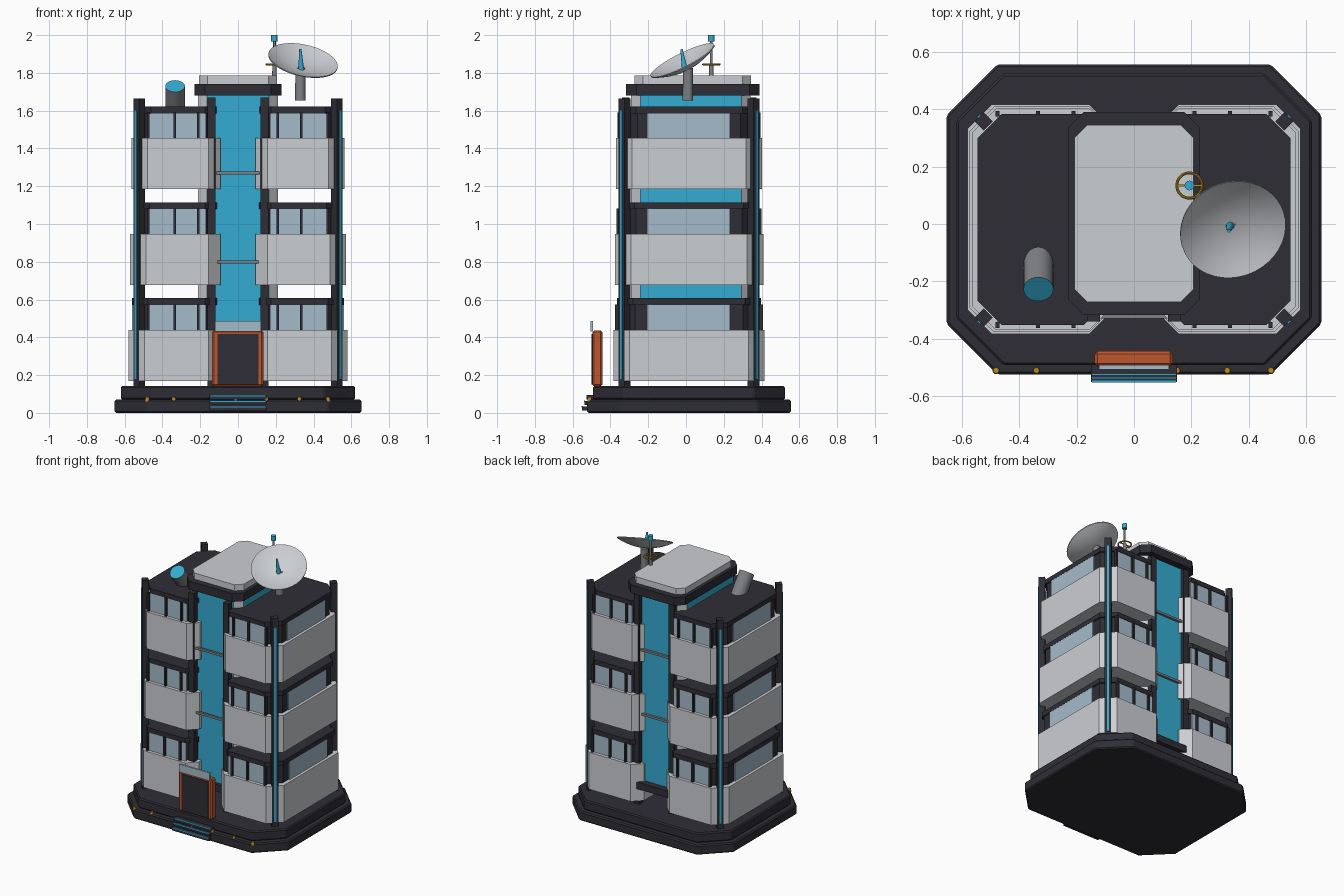
import bpy, bmesh, math
from mathutils import Vector

if "Cube" in bpy.data.objects:
    bpy.data.objects.remove(bpy.data.objects["Cube"])


def mat(name, r, g, b):
    m = bpy.data.materials.new(name)
    m.diffuse_color = (r, g, b, 1)
    m.use_nodes = True
    m.node_tree.nodes["Principled BSDF"].inputs["Base Color"].default_value = m.diffuse_color
    return m


DARK = mat("charcoal", 0.027, 0.027, 0.036)
WHITE = mat("pale_panel", 0.60, 0.62, 0.65)
TEAL = mat("teal", 0.035, 0.41, 0.64)
GLASS = mat("window_blue", 0.38, 0.50, 0.60)
ORANGE = mat("orange", 0.52, 0.095, 0.027)
GOLD = mat("gold", 0.50, 0.26, 0.015)
GREY = mat("metal_grey", 0.21, 0.22, 0.23)


def finish(bm, name, *mats):
    bmesh.ops.recalc_face_normals(bm, faces=bm.faces)
    me = bpy.data.meshes.new(name)
    bm.to_mesh(me)
    bm.free()
    for m in mats:
        me.materials.append(m)
    ob = bpy.data.objects.new(name, me)
    bpy.context.collection.objects.link(ob)
    return ob


def smooth(ob):
    bpy.context.view_layer.objects.active = ob
    ob.select_set(True)
    bpy.ops.object.shade_smooth_by_angle(angle=math.radians(35))
    ob.select_set(False)


def octagon(name, x0, x1, y0, y1, z0, z1, cl, cr, *mats, side=None):
    """Chamfered rectangle prism; cl/cr = corner cut on the left/right."""
    pts = [(x0 + cl, y0), (x1 - cr, y0), (x1, y0 + cr), (x1, y1 - cr),
           (x1 - cr, y1), (x0 + cl, y1), (x0, y1 - cl), (x0, y0 + cl)]
    bm = bmesh.new()
    lo = [bm.verts.new((x, y, z0)) for x, y in pts]
    hi = [bm.verts.new((x, y, z1)) for x, y in pts]
    bm.faces.new(lo)
    bm.faces.new(hi)
    for i in range(8):
        f = bm.faces.new((lo[i], lo[(i + 1) % 8], hi[(i + 1) % 8], hi[i]))
        if side is not None and i % 2 == 0:
            f.material_index = side
    return finish(bm, name, *mats)


def box(name, x0, x1, y0, y1, z0, z1, m, bevel=0):
    bm = bmesh.new()
    bmesh.ops.create_cube(bm, size=1)
    for v in bm.verts:
        v.co = ((x0 + x1) / 2 + v.co.x * (x1 - x0), (y0 + y1) / 2 + v.co.y * (y1 - y0),
                (z0 + z1) / 2 + v.co.z * (z1 - z0))
    if bevel:
        bmesh.ops.bevel(bm, geom=bm.edges[:], offset=bevel, segments=1, affect='EDGES')
    return finish(bm, name, m)


def rod(name, a, b, r1, r2, m, cap=None, n=24):
    """Cylinder or cone from a to b, with an optional colour on its far end."""
    a, b = Vector(a), Vector(b)
    d = b - a
    bm = bmesh.new()
    bmesh.ops.create_cone(bm, cap_ends=True, segments=n, radius1=r1, radius2=r2, depth=d.length)
    for f in bm.faces:
        if cap and f.calc_center_median().z > d.length * 0.49:
            f.material_index = 1
    q = Vector((0, 0, 1)).rotation_difference(d)
    for v in bm.verts:
        v.co = q @ v.co + (a + b) / 2
    ob = finish(bm, name, *([m, cap] if cap else [m]))
    smooth(ob)
    return ob


CY = 0.016  # middle of the tower in depth

# Stepped base
for name, hx, hy, z0, z1, c in (("base_lower", 0.653, 0.54, 0, 0.07, 0.177),
                                ("base_upper", 0.62, 0.508, 0.07, 0.142, 0.165)):
    ob = octagon(name, -hx, hx, CY - hy, CY + hy, z0, z1, c, c, DARK)
    bv = ob.modifiers.new("bevel", 'BEVEL')
    bv.width, bv.segments = 0.008, 1

# Central core, its foot plate and its cap
octagon("core", -0.213, 0.213, -0.29, 0.342, 0.31, 1.69, 0.048, 0.048, WHITE, TEAL, side=1)
octagon("core_foot", -0.225, 0.225, -0.315, 0.388, 0.26, 0.31, 0.055, 0.055, DARK)
octagon("core_cap", -0.23, 0.23, -0.317, 0.39, 1.68, 1.74, 0.055, 0.055, DARK)
octagon("core_cap_panel", -0.207, 0.207, -0.272, 0.345, 1.74, 1.785, 0.045, 0.045, WHITE)

# Three floors, each in a left and a right wing
for i in range(3):
    z = 0.17 + 0.507 * i
    X, H = 0.58 - 0.0075 * i, 0.400 - 0.007 * i
    for s, tag in ((-1, "left"), (1, "right")):
        def wing(part, inset, z0, z1, m):
            a, b = X - inset, 0.092 + inset
            x0, x1 = (-a, -b) if s < 0 else (b, a)
            cl, cr = (0.085, 0.064) if s < 0 else (0.064, 0.085)
            octagon(f"{part}_{i + 1}_{tag}", x0, x1, CY - H + inset, CY + H - inset,
                    z0, z1, cl, cr, m)
        wing("parapet", 0, z, z + 0.27, WHITE)
        wing("storey", 0.028, z + 0.27, z + 0.405, DARK)
        wing("slab", 0.019, z + 0.402, z + 0.437, DARK)
        # side window
        xs = sorted((s * (X - 0.03), s * (X - 0.020)))
        box(f"side_window_{i + 1}_{tag}", *xs, -0.206, 0.232, z + 0.26, z + 0.402, GLASS)
        # front and back windows with mullions
        for t, end in ((-1, "front"), (1, "back")):
            yw = CY + t * (H - 0.028)
            xs = sorted((s * 0.477, s * 0.17))
            ys = sorted((yw - t * 0.004, yw + t * 0.005))
            box(f"{end}_window_{i + 1}_{tag}", *xs, *ys, z + 0.26, z + 0.402, GLASS)
            ys = sorted((yw, yw + t * 0.020))
            for k, xm in enumerate((0.475, 0.335, 0.21)):
                box(f"{end}_mullion_{i + 1}_{tag}_{k}", s * xm - 0.007, s * xm + 0.007,
                    *ys, z + 0.26, z + 0.405, DARK)

# Columns: diagonal ones with a teal strip at the corners, square ones by the core
for s in (-1, 1):
    for t in (-1, 1):
        cx, cy = s * 0.523, CY + t * 0.341
        o = Vector((s, t, 0)).normalized()
        p = Vector((-o.y, o.x, 0))
        for name, d0, d1, w, z0, z1, m in (("corner_column", -0.022, 0.022, 0.022, 0.14, 1.665, DARK),
                                           ("corner_strip", 0.022, 0.027, 0.007, 0.18, 1.60, TEAL)):
            bm = bmesh.new()
            ring = [[bm.verts.new(Vector((cx, cy, zz)) + o * d + p * e)
                     for d, e in ((d0, -w), (d1, -w), (d1, w), (d0, w))] for zz in (z0, z1)]
            bm.faces.new(ring[0])
            bm.faces.new(ring[1])
            for k in range(4):
                j = (k + 1) % 4
                bm.faces.new((ring[0][k], ring[0][j], ring[1][j], ring[1][k]))
            finish(bm, name, m)
        yc = CY + t * 0.335
        box("core_column", s * 0.14 - 0.022, s * 0.14 + 0.022, yc - 0.021, yc + 0.021,
            0.14, 1.67, DARK)

# Cross bars in front of the teal core
for t in (-1, 1):
    for zb in (0.80, 1.27):
        yb = CY + t * 0.337
        box("cross_bar", -0.125, 0.125, yb - 0.008, yb + 0.008, zb - 0.008, zb + 0.008, GREY)

# Entrance
box("door_frame", -0.137, 0.135, -0.496, -0.443, 0.14, 0.437, ORANGE, 0.01)
box("door", -0.108, 0.108, -0.501, -0.494, 0.15, 0.417, DARK)
box("door_canopy", -0.122, 0.122, -0.506, -0.492, 0.43, 0.487, GLASS)

# Steps with teal edges
for k in range(3):
    y0, z0 = -0.55 + 0.012 * k, 0.012 + 0.03 * k
    box("step", -0.15, 0.15, y0, -0.47, z0, z0 + 0.022, DARK)
    box("step_edge", -0.146, 0.146, y0 - 0.002, y0 + 0.004, z0 + 0.016, z0 + 0.024, TEAL)

# Small lamps along the front of the base
for x in (-0.48, -0.34, -0.012, 0.15, 0.325, 0.477):
    rod("base_lamp", (x, -0.51, 0.06), (x, -0.51, 0.083), 0.013, 0.010, GOLD, n=12)

# Roof tank with teal end
rod("roof_tank", (-0.333, -0.122, 1.59), (-0.333, -0.227, 1.73), 0.052, 0.052, GREY, TEAL)

# Dish: a lathed shallow bowl, tilted to the front right
rod("dish_pedestal", (0.33, 0.01, 1.655), (0.33, 0.01, 1.825), 0.028, 0.026, GREY)
bm = bmesh.new()
R, D, N = 0.187, 0.05, 40
prof = [(R * k / 6, D * (k / 6) ** 2 - D) for k in range(1, 7)]
prof += [(r, z - 0.006) for r, z in reversed(prof)]
rows = [[bm.verts.new((r * math.cos(a), r * math.sin(a), z))
         for a in (2 * math.pi * j / N for j in range(N))] for r, z in prof]
for u, w in zip(rows, rows[1:]):
    for j in range(N):
        bm.faces.new((u[j], u[(j + 1) % N], w[(j + 1) % N], w[j]))
bm.faces.new(rows[0])
bm.faces.new(rows[-1])
q = Vector((0, 0, 1)).rotation_difference(Vector((0.22, -0.5, 1)))
for v in bm.verts:
    v.co = q @ v.co + Vector((0.345, -0.02, 1.868))
smooth(finish(bm, "dish", WHITE))
rod("dish_feed", (0.335, -0.005, 1.81), (0.33, -0.024, 1.925), 0.016, 0.006, TEAL, n=12)

# Antenna mast, ring and tip
ax, ay = 0.193, 0.134
rod("mast", (ax, ay, 1.73), (ax, ay, 1.85), 0.013, 0.011, GREY, n=12)
rod("mast_upper", (ax, ay, 1.85), (ax, ay, 1.97), 0.007, 0.007, GREY, n=12)
rod("mast_tip", (ax, ay, 1.965), (ax, ay, 2.0), 0.017, 0.017, TEAL, n=16)
bpy.ops.mesh.primitive_torus_add(location=(ax, ay, 1.845), major_radius=0.044, minor_radius=0.005,
                                 major_segments=32, minor_segments=8)
ring = bpy.context.object
ring.name = "mast_ring"
ring.data.materials.append(GOLD)
smooth(ring)
box("mast_ring_arm", ax - 0.044, ax + 0.044, ay - 0.003, ay + 0.003, 1.842, 1.848, GOLD)
